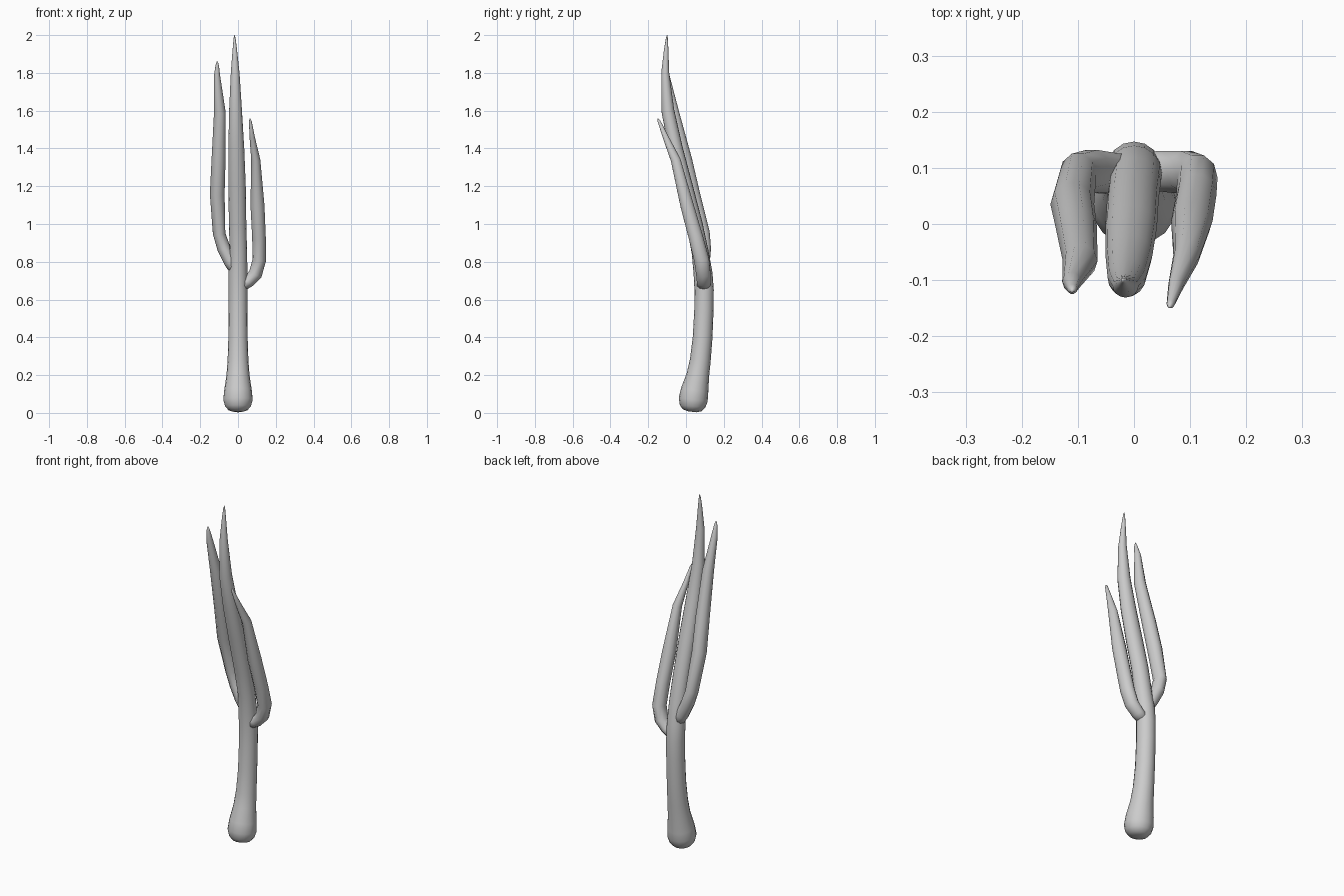
import bpy, bmesh, math
from mathutils import Vector

def loft(name, rings, sides):
    """Closed tube through rings (x, y, z, radius_x, radius_y), set square to the path."""
    pts = [Vector(r[:3]) for r in rings]
    bm = bmesh.new()
    loops = []
    for i, r in enumerate(rings):
        t = (pts[min(i + 1, len(pts) - 1)] - pts[max(i - 1, 0)]).normalized()
        u = Vector((0, 1, 0)).cross(t).normalized()
        v = t.cross(u)
        loops.append([bm.verts.new(pts[i] + u * r[3] * math.cos(a) + v * r[4] * math.sin(a))
                      for a in (2 * math.pi * k / sides for k in range(sides))])
    for a, b in zip(loops, loops[1:]):
        for k in range(sides):
            n = (k + 1) % sides
            bm.faces.new((a[k], a[n], b[n], b[k]))
    bm.faces.new(loops[0][::-1])
    bm.faces.new(loops[-1])
    bmesh.ops.recalc_face_normals(bm, faces=bm.faces)
    for f in bm.faces:
        f.smooth = True
    mesh = bpy.data.meshes.new(name)
    bm.to_mesh(mesh)
    bm.free()
    ob = bpy.data.objects.new(name, mesh)
    bpy.context.collection.objects.link(ob)
    return ob

# Handle with rounded butt, running on into the long middle tine
loft("handle_and_middle_tine", [
    (0, .032, .006, .022, .022), (0, .033, .014, .05, .05), (0, .035, .035, .068, .068),
    (0, .038, .07, .078, .077), (0, .046, .12, .073, .073), (0, .063, .20, .061, .06),
    (0, .076, .28, .055, .055), (0, .088, .40, .051, .052), (0, .095, .55, .05, .051),
    (0, .096, .65, .05, .051), (0, .090, .74, .05, .05), (.002, .075, .85, .046, .045),
    (-.002, .045, 1.0, .046, .043), (-.005, -.005, 1.2, .046, .041),
    (-.009, -.055, 1.4, .042, .038), (-.013, -.096, 1.6, .034, .034),
    (-.015, -.110, 1.8, .023, .021), (-.017, -.105, 1.92, .012, .012),
    (-.018, -.101, 1.985, .005, .005), (-.018, -.100, 2.0, .001, .001)], 16)

# Left tine, branching off higher up
loft("left_tine", [
    (-.005, .088, .74, .03, .036), (-.04, .09, .80, .035, .038),
    (-.075, .094, .87, .035, .040), (-.100, .088, .95, .033, .040),
    (-.110, .035, 1.16, .039, .041), (-.103, -.005, 1.34, .037, .039),
    (-.096, -.066, 1.59, .031, .031), (-.111, -.103, 1.78, .017, .018),
    (-.110, -.116, 1.84, .009, .009), (-.110, -.119, 1.86, .003, .003)], 10)

# Right tine, branching off lower and curving up sharply
loft("right_tine", [
    (.01, .094, .665, .028, .036), (.055, .094, .695, .032, .038),
    (.092, .092, .735, .036, .040), (.113, .083, .81, .036, .042),
    (.111, .052, .93, .036, .040), (.103, .005, 1.10, .037, .037),
    (.094, -.055, 1.34, .024, .027), (.075, -.108, 1.46, .014, .016),
    (.065, -.143, 1.545, .007, .008), (.063, -.148, 1.558, .002, .002)], 10)
